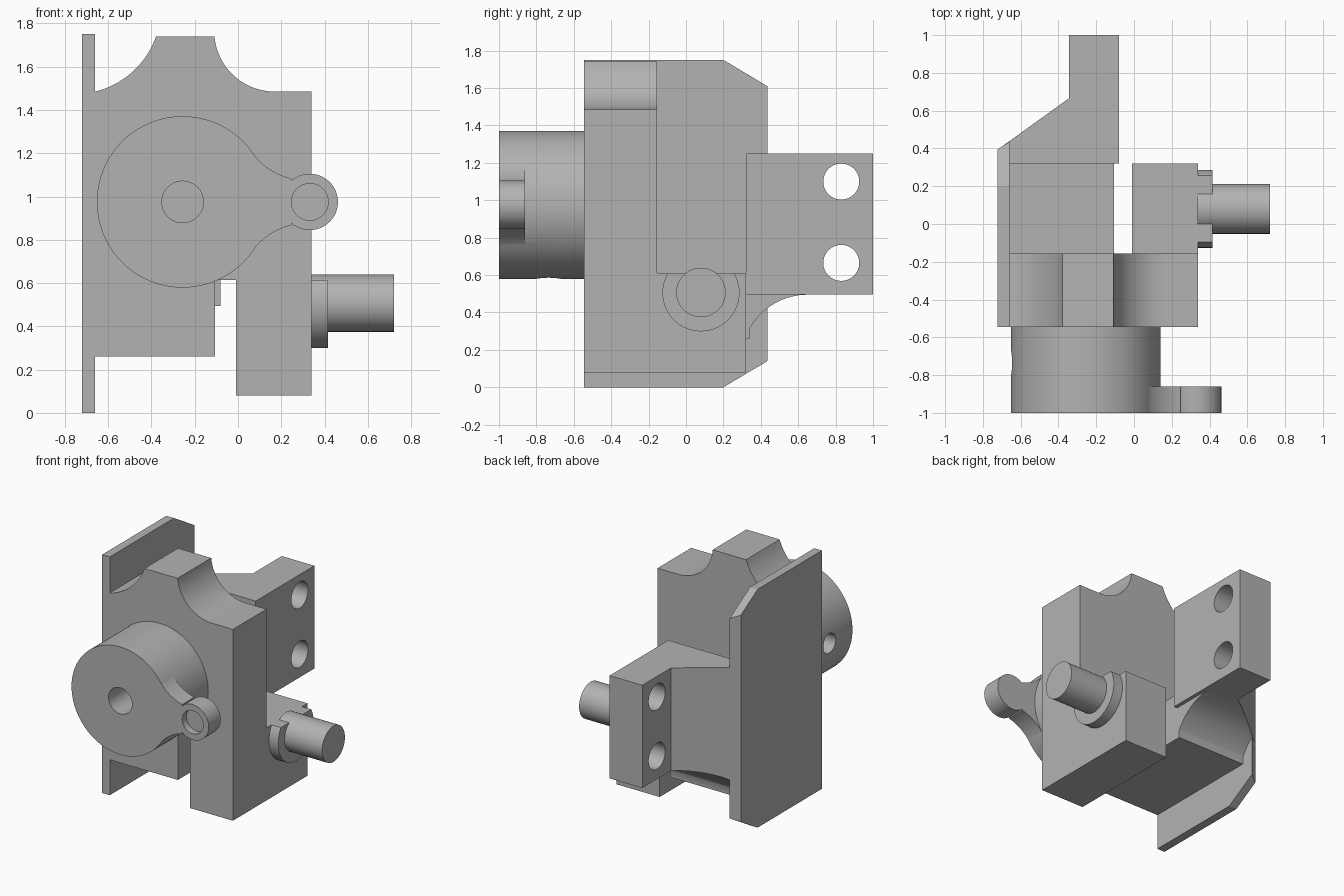
import bpy, bmesh, math
from mathutils import Vector

if "Cube" in bpy.data.objects:
    bpy.data.objects.remove(bpy.data.objects["Cube"])

grey = bpy.data.materials.new("plain_grey")
grey.diffuse_color = (0.45, 0.45, 0.45, 1)
grey.use_nodes = True
grey.node_tree.nodes["Principled BSDF"].inputs["Base Color"].default_value = grey.diffuse_color


def arc(cx, cy, r, a0, a1, n=24):
    """Points on an arc, angles in degrees."""
    return [(cx + r * math.cos(math.radians(a0 + (a1 - a0) * i / n)),
             cy + r * math.sin(math.radians(a0 + (a1 - a0) * i / n))) for i in range(n + 1)]


def prism(name, pts, axis, lo, hi):
    """Extrude a 2D profile along an axis: x -> (y,z), y -> (x,z), z -> (x,y)."""
    place = {'x': lambda p, t: (t, p[0], p[1]),
             'y': lambda p, t: (p[0], t, p[1]),
             'z': lambda p, t: (p[0], p[1], t)}[axis]
    bm = bmesh.new()
    a = [bm.verts.new(place(p, lo)) for p in pts]
    b = [bm.verts.new(place(p, hi)) for p in pts]
    bm.faces.new(a)
    bm.faces.new(b)
    for i in range(len(pts)):
        j = (i + 1) % len(pts)
        bm.faces.new((a[i], a[j], b[j], b[i]))
    bmesh.ops.recalc_face_normals(bm, faces=bm.faces)
    me = bpy.data.meshes.new(name)
    bm.to_mesh(me)
    bm.free()
    ob = bpy.data.objects.new(name, me)
    bpy.context.collection.objects.link(ob)
    me.materials.append(grey)
    return ob


def cyl(name, c, r, axis, lo, hi, n=64):
    return prism(name, arc(c[0], c[1], r, 0, 360, n)[:-1], axis, lo, hi)


def box(name, x, y, z):
    return prism(name, [(x[0], y[0]), (x[1], y[0]), (x[1], y[1]), (x[0], y[1])], 'z', *z)


def combine(ob, others, op):
    """Apply boolean operations and remove the tool objects."""
    for o in others:
        m = ob.modifiers.new("bool", 'BOOLEAN')
        m.operation, m.object, m.solver = op, o, 'EXACT'
        bpy.context.view_layer.objects.active = ob
        bpy.ops.object.modifier_apply(modifier=m.name)
        bpy.data.objects.remove(o)
    return ob


def smooth(ob):
    bpy.ops.object.select_all(action='DESELECT')
    ob.select_set(True)
    bpy.context.view_layer.objects.active = ob
    bpy.ops.object.shade_smooth_by_angle(angle=math.radians(30))


# Front wall with scooped shoulders and a slot beside the right leg
outline = ([(-0.69, 0.26), (-0.69, 1.485)]
           + arc(-0.756, 1.873, 0.4, -76, -19.5)
           + arc(0.17, 1.765, 0.28, 185, 270)
           + [(0.34, 1.485), (0.34, 0.08), (-0.01, 0.08), (-0.01, 0.615),
              (-0.107, 0.615), (-0.107, 0.26)])
body = prism("body", outline, 'y', -0.545, -0.155)

# Side plate with chamfered rear corners and a slanted rear edge
side = prism("side_plate", [(-0.545, 0), (0.2, 0), (0.435, 0.14), (0.435, 1.61),
                            (0.2, 1.75), (-0.545, 1.75)], 'x', -0.722, -0.66)
for v in side.data.vertices:
    if v.co.x < -0.7 and v.co.y > 0.4:
        v.co.y = 0.395
        v.co.z += 0.024 if v.co.z > 1 else -0.024

# Right foot and floor behind the wall
foot = box("foot", (-0.01, 0.34), (-0.3, 0.32), (0.08, 0.612))
floor = box("floor", (-0.69, -0.107), (-0.3, 0.34), (0.26, 0.6))

# Rear arm: tapered plan, scooped underside, two mounting holes
arm = prism("arm", [(-0.69, 0.32), (-0.69, 0.417), (-0.345, 0.665), (-0.345, 1),
                    (-0.08, 1), (-0.08, 0.32)], 'z', 0.26, 1.25)
combine(arm, [
    cyl("scoop", (0.65, 0.14), 0.355, 'x', -1, 0.2, 128),
    box("under_rear", (-1, 0.2), (0.65, 1.2), (0, 0.495)),
    box("under_side", (-0.107, 0.2), (0, 1.2), (0, 0.495)),
    cyl("hole_top", (0.83, 1.1), 0.096, 'x', -1, 0.5),
    cyl("hole_low", (0.83, 0.665), 0.096, 'x', -1, 0.5)], 'DIFFERENCE')
combine(body, [side, foot, floor, arm], 'UNION')
smooth(body)

# Drum with crank lever
cx, cz = -0.256, 0.975
drum = cyl("drum", (cx, cz), 0.396, 'y', -1, -0.545, 128)
upper = arc(0.317, 1.386, 0.311, 215.7, 257, 20)
neck = prism("lever_neck", upper + [(x, 2 * cz - z) for x, z in reversed(upper)], 'y', -1, -0.86)
boss = cyl("lever_boss", (0.332, cz), 0.13, 'y', -1, -0.86)
combine(drum, [neck, boss], 'UNION')
# Bore, lever recess and two radial holes
combine(drum, [
    cyl("bore", (cx, cz), 0.096, 'y', -1.1, -0.56),
    cyl("recess", (0.332, cz), 0.085, 'y', -1.1, -0.95),
    cyl("hole_left", (-0.735, cz), 0.072, 'x', -0.9, cx),
    cyl("hole_bottom", (cx, -0.735), 0.072, 'z', 0.4, cz)], 'DIFFERENCE')
smooth(drum)

# Side pin with a flat-topped collar
collar = cyl("collar", (0.08, 0.505), 0.206, 'x', 0.335, 0.415)
combine(collar, [box("flat", (0, 1), (-1, 1), (0.612, 1))], 'DIFFERENCE')
smooth(collar)
pin = cyl("pin", (0.08, 0.507), 0.132, 'x', 0.335, 0.72)
smooth(pin)
